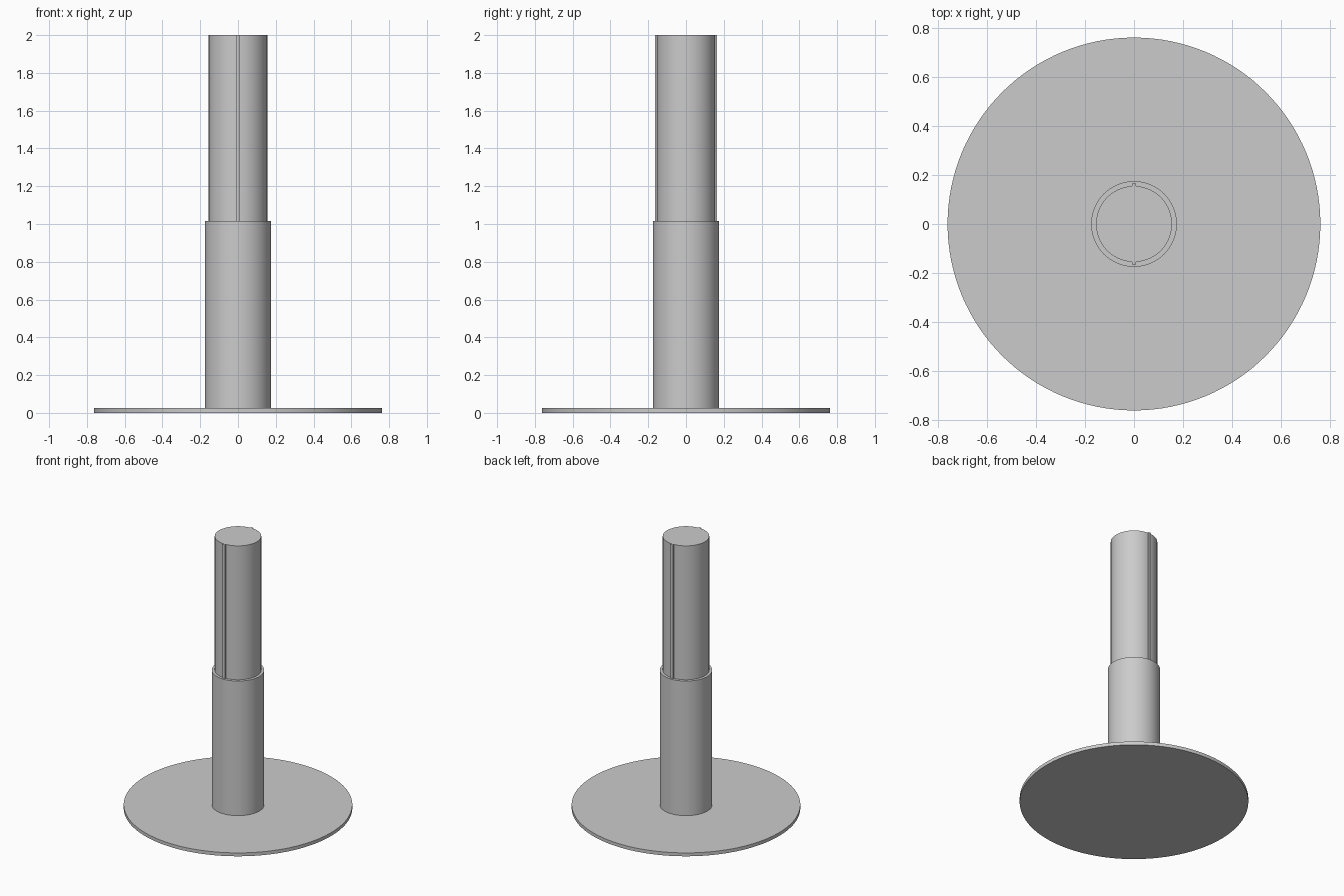
import bpy, bmesh, math

if "Cube" in bpy.data.objects:
    bpy.data.objects.remove(bpy.data.objects["Cube"])

grey = bpy.data.materials.new("plain grey")
grey.diffuse_color = (0.6, 0.6, 0.6, 1)
grey.use_nodes = True
grey.node_tree.nodes["Principled BSDF"].inputs["Base Color"].default_value = grey.diffuse_color


def extrude_profile(name, points, z0, z1):
    """Closed prism from a 2D outline, smooth with sharp edges."""
    bm = bmesh.new()
    face = bm.faces.new([bm.verts.new((x, y, z0)) for x, y in points])
    top = bmesh.ops.extrude_face_region(bm, geom=[face])["geom"]
    verts = [v for v in top if isinstance(v, bmesh.types.BMVert)]
    bmesh.ops.translate(bm, verts=verts, vec=(0, 0, z1 - z0))
    bmesh.ops.recalc_face_normals(bm, faces=bm.faces)
    mesh = bpy.data.meshes.new(name)
    bm.to_mesh(mesh)
    bm.free()
    mesh.materials.append(grey)
    obj = bpy.data.objects.new(name, mesh)
    bpy.context.collection.objects.link(obj)
    bpy.ops.object.select_all(action='DESELECT')
    obj.select_set(True)
    bpy.context.view_layer.objects.active = obj
    bpy.ops.object.shade_smooth_by_angle(angle=math.radians(30))
    return obj


def circle(r, n=96):
    return [(r * math.cos(2 * math.pi * i / n), r * math.sin(2 * math.pi * i / n))
            for i in range(n)]


def keyed_circle(r, key_r, key_w, n=48):
    """Circle with a narrow raised key on the front and on the back."""
    half = math.asin(key_w / 2 / r)
    start, end = -math.pi / 2 + half, math.pi / 2 - half
    side = [(r * math.cos(start + (end - start) * i / n),
             r * math.sin(start + (end - start) * i / n)) for i in range(n + 1)]
    side = [(key_w / 2, -key_r)] + side + [(key_w / 2, key_r)]
    return side + [(-x, -y) for x, y in side]


# Round base plate
extrude_profile("base_plate", circle(0.762, 128), 0, 0.025)
# Wider lower sleeve
extrude_profile("lower_sleeve", circle(0.175), 0.025, 1.015)
# Upper shaft with two lengthwise keys
extrude_profile("upper_shaft", keyed_circle(0.155, 0.165, 0.018), 1.015, 2.0)
